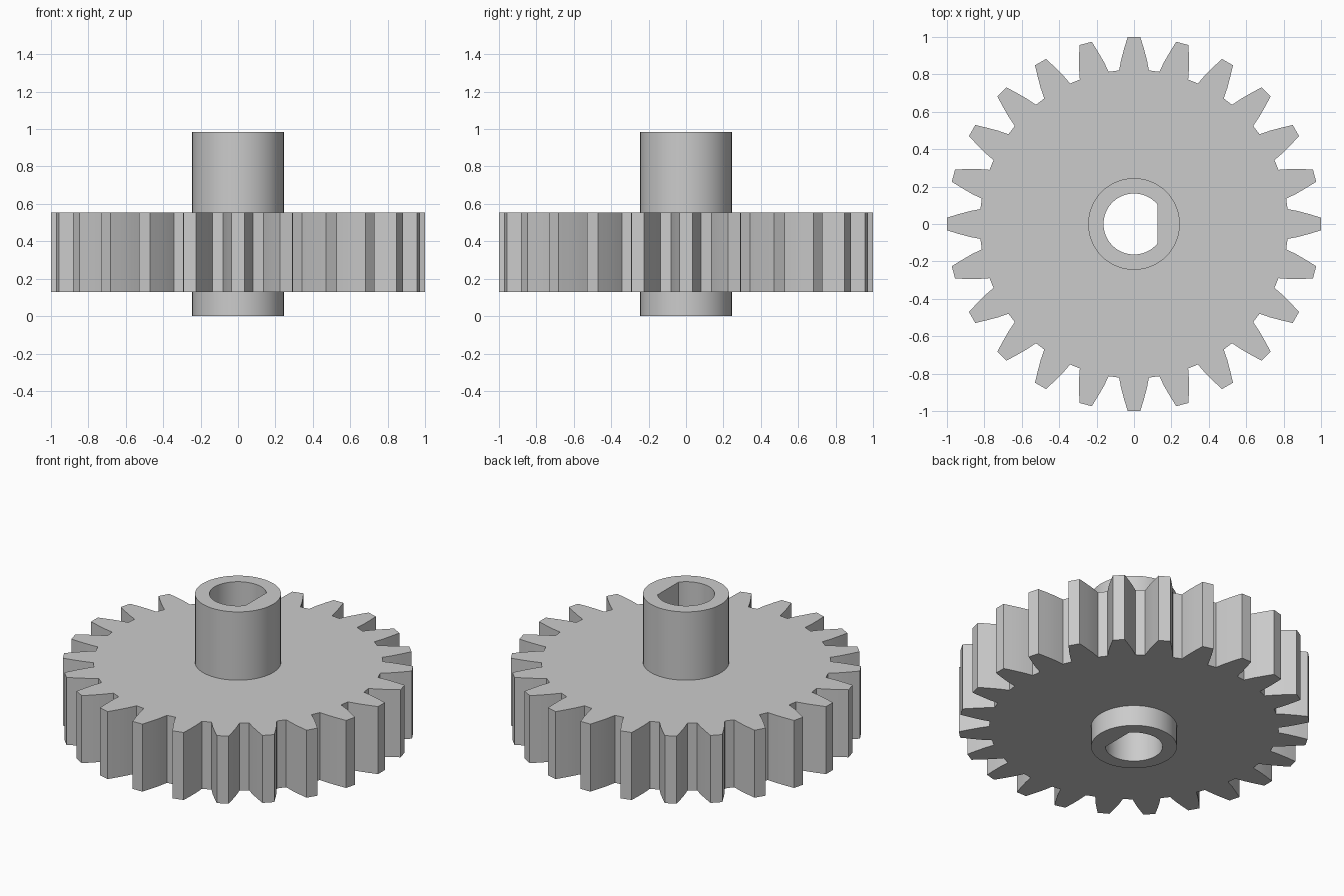
import bpy
import bmesh
from math import cos, sin, pi, radians

cube = bpy.data.objects.get("Cube")
if cube:
    bpy.data.objects.remove(cube, do_unlink=True)

TEETH = 24
WHEEL_Z = (0.13, 0.555)
HUB_RADIUS, HUB_TOP = 0.245, 0.985
BORE_RADIUS, BORE_FLAT_X = 0.163, 0.125
SEGMENTS = 72

# Half of one tooth from root to tip: radius, half angle in degrees
FLANK = [(0.825, 5.55), (0.88, 4.5), (0.94, 3.2), (1.0, 1.95)]

grey = bpy.data.materials.new("plain grey")
grey.use_nodes = True
COLOUR = (0.6, 0.6, 0.6, 1)
grey.diffuse_color = COLOUR
grey.node_tree.nodes["Principled BSDF"].inputs["Base Color"].default_value = COLOUR


def polar(radius, angle):
    return radius * cos(angle), radius * sin(angle)


def circle(radius, count):
    return [polar(radius, 2 * pi * i / count) for i in range(count)]


def gear_outline():
    tooth = [(r, -a) for r, a in FLANK] + [(r, a) for r, a in reversed(FLANK)]
    return [polar(r, 2 * pi * t / TEETH + radians(a))
            for t in range(TEETH) for r, a in tooth]


def tube(name, outer, inner, z0, z1):
    """Solid ring between two outlines with the same number of points."""
    bm = bmesh.new()
    loops = [[bm.verts.new((x, y, z)) for x, y in outline]
             for outline, z in ((inner, z0), (outer, z0), (outer, z1), (inner, z1))]
    n = len(outer)
    for a, b in zip(loops, loops[1:] + loops[:1]):
        for i in range(n):
            j = (i + 1) % n
            bm.faces.new((a[i], a[j], b[j], b[i]))
    bmesh.ops.recalc_face_normals(bm, faces=bm.faces)
    mesh = bpy.data.meshes.new(name)
    bm.to_mesh(mesh)
    bm.free()
    mesh.materials.append(grey)
    obj = bpy.data.objects.new(name, mesh)
    bpy.context.collection.objects.link(obj)
    bpy.ops.object.select_all(action="DESELECT")
    obj.select_set(True)
    bpy.context.view_layer.objects.active = obj
    bpy.ops.object.shade_smooth_by_angle(angle=radians(25))
    return obj


# Toothed wheel, its inner edge seated in the hub wall
teeth = gear_outline()
seat = circle(HUB_RADIUS - 0.005, len(teeth))
shift = len(FLANK)
seat = seat[-shift:] + seat[:-shift]
tube("gear_wheel", teeth, seat, *WHEEL_Z)

# Hub with a D-shaped shaft bore
bore = [(min(x, BORE_FLAT_X), y) if x > 0 else (x, y)
        for x, y in circle(BORE_RADIUS, SEGMENTS)]
tube("hub", circle(HUB_RADIUS, SEGMENTS), bore, 0, HUB_TOP)
